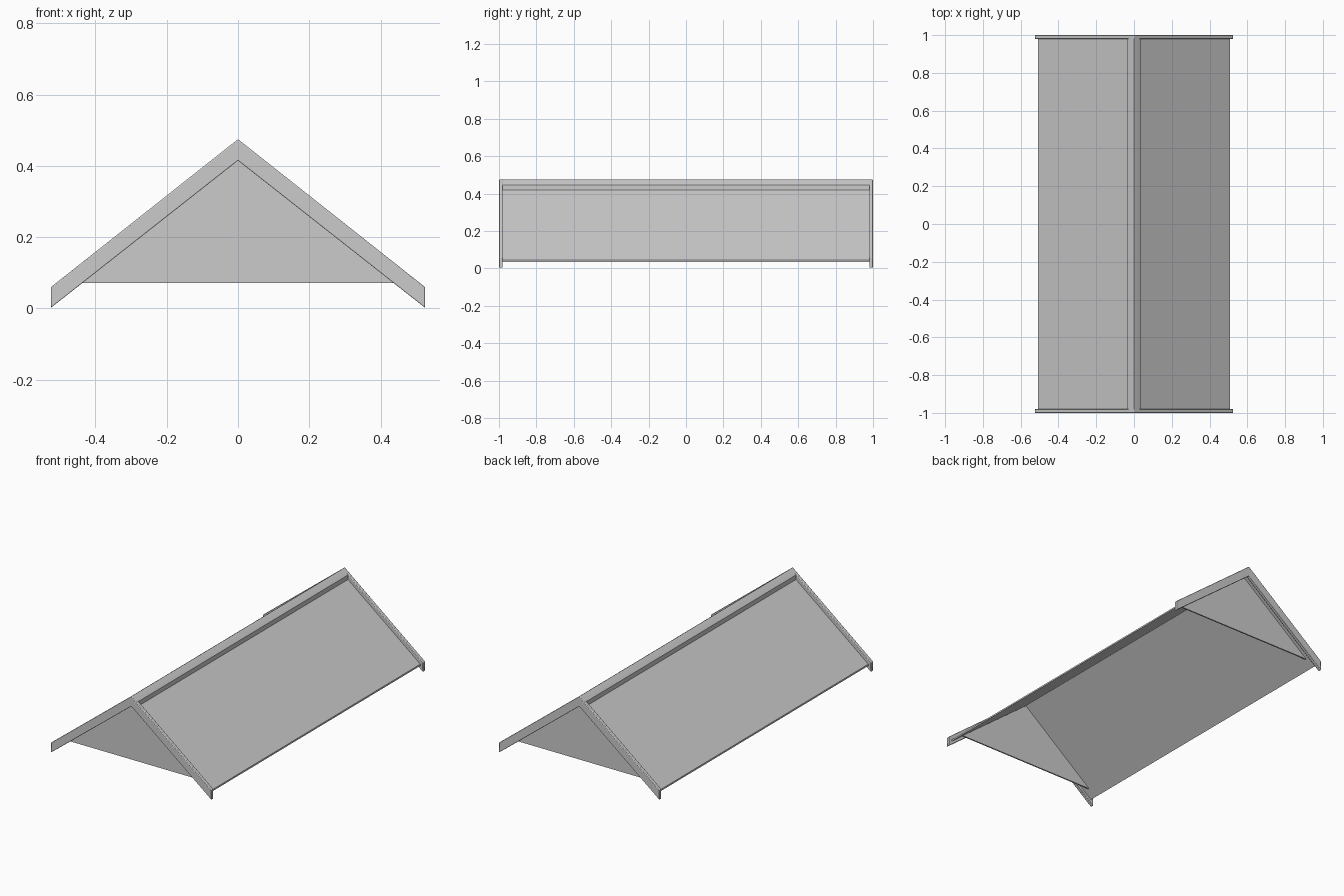
import bpy
import bmesh

if "Cube" in bpy.data.objects:
    bpy.data.objects.remove(bpy.data.objects["Cube"])


def extrude_profile(name, pts, y0, y1, bevel=0.0, angle=0.6):
    """Extrude a closed x/z profile from y0 to y1."""
    bm = bmesh.new()
    face = bm.faces.new([bm.verts.new((x, y0, z)) for x, z in pts])
    res = bmesh.ops.extrude_face_region(bm, geom=[face])
    verts = [g for g in res["geom"] if isinstance(g, bmesh.types.BMVert)]
    bmesh.ops.translate(bm, verts=verts, vec=(0, y1 - y0, 0))
    bmesh.ops.recalc_face_normals(bm, faces=bm.faces[:])
    mesh = bpy.data.meshes.new(name)
    bm.to_mesh(mesh)
    bm.free()
    obj = bpy.data.objects.new(name, mesh)
    bpy.context.collection.objects.link(obj)
    if bevel:
        mod = obj.modifiers.new("soft_edges", "BEVEL")
        mod.width = bevel
        mod.segments = 2
    bpy.ops.object.select_all(action='DESELECT')
    obj.select_set(True)
    bpy.context.view_layer.objects.active = obj
    bpy.ops.object.shade_smooth_by_angle(angle=angle)
    return obj


def mirrored(half):
    """Complete a profile whose first and last points may lie on x = 0."""
    return half + [(-x, z) for x, z in reversed(half) if x > 0]


# Thin pitched roof shell, open underneath
extrude_profile("roof_panels",
                mirrored([(0, 0.446), (0.508, 0.045), (0.508, 0.035), (0, 0.436)]),
                -0.985, 0.985)

# Cap running along the ridge
extrude_profile("ridge_cap",
                mirrored([(0, 0.474), (0.02, 0.459), (0.034, 0.446),
                          (0.034, 0.418), (0, 0.44)]),
                -0.982, 0.982)

# Chevron boards and recessed gable walls at both ends
board = mirrored([(0, 0.475), (0.525, 0.06), (0.525, 0.002), (0, 0.415)])
gable = mirrored([(0, 0.435), (0.46, 0.072)])
for label, s in (("front", -1), ("back", 1)):
    extrude_profile(label + "_bargeboard", board, s * 0.98, s * 1.0, bevel=0.003)
    extrude_profile(label + "_gable", gable, s * 0.94, s * 0.948)
